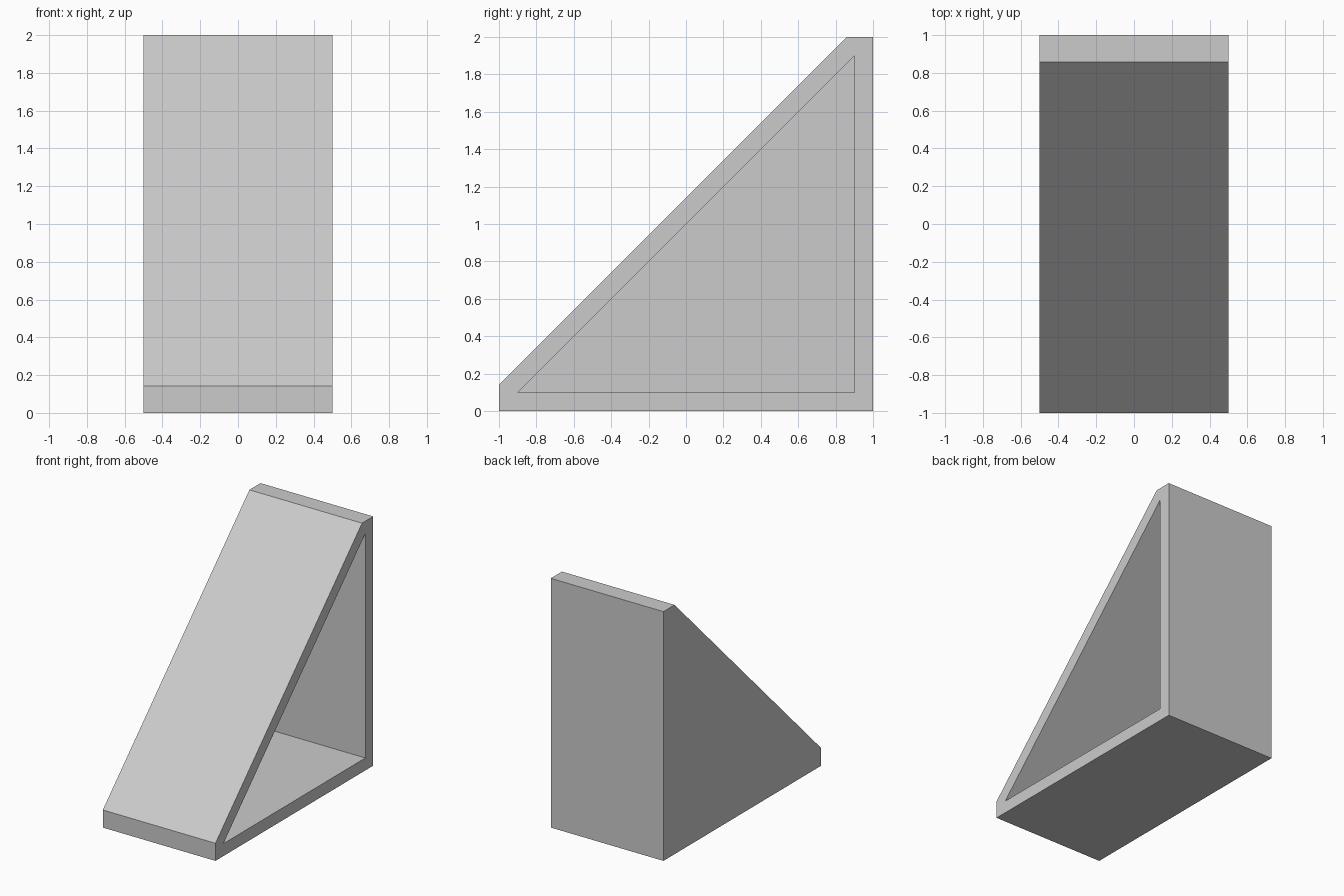
import bpy
import bmesh

if "Cube" in bpy.data.objects:
    bpy.data.objects.remove(bpy.data.objects["Cube"])


def prism(name, profile, x0, x1):
    """Extrude a (y, z) profile along x from x0 to x1."""
    bm = bmesh.new()
    face = bm.faces.new([bm.verts.new((x0, y, z)) for y, z in profile])
    ext = bmesh.ops.extrude_face_region(bm, geom=[face])
    moved = [v for v in ext["geom"] if isinstance(v, bmesh.types.BMVert)]
    bmesh.ops.translate(bm, verts=moved, vec=(x1 - x0, 0, 0))
    bmesh.ops.recalc_face_normals(bm, faces=bm.faces)
    mesh = bpy.data.meshes.new(name)
    bm.to_mesh(mesh)
    bm.free()
    obj = bpy.data.objects.new(name, mesh)
    bpy.context.collection.objects.link(obj)
    return obj


wall = 0.1
slope_offset = wall * 2 ** 0.5

# Outer wedge with blunt tips at the low front and the high back
shell = prism("wedge_shell", [(-1, 0), (1, 0), (1, 2), (1 - slope_offset, 2),
                              (-1, slope_offset)], -0.5, 0.5)

# Triangular pocket, open on the right and closed by the left wall
pocket = prism("pocket_cutter", [(-1 + wall, wall), (1 - wall, wall),
                                 (1 - wall, 2 - wall)], -0.5 + wall, 0.7)
pocket.hide_render = True
pocket.hide_viewport = False
pocket.display_type = 'WIRE'

cut = shell.modifiers.new("pocket", 'BOOLEAN')
cut.operation = 'DIFFERENCE'
cut.solver = 'EXACT'
cut.object = pocket
